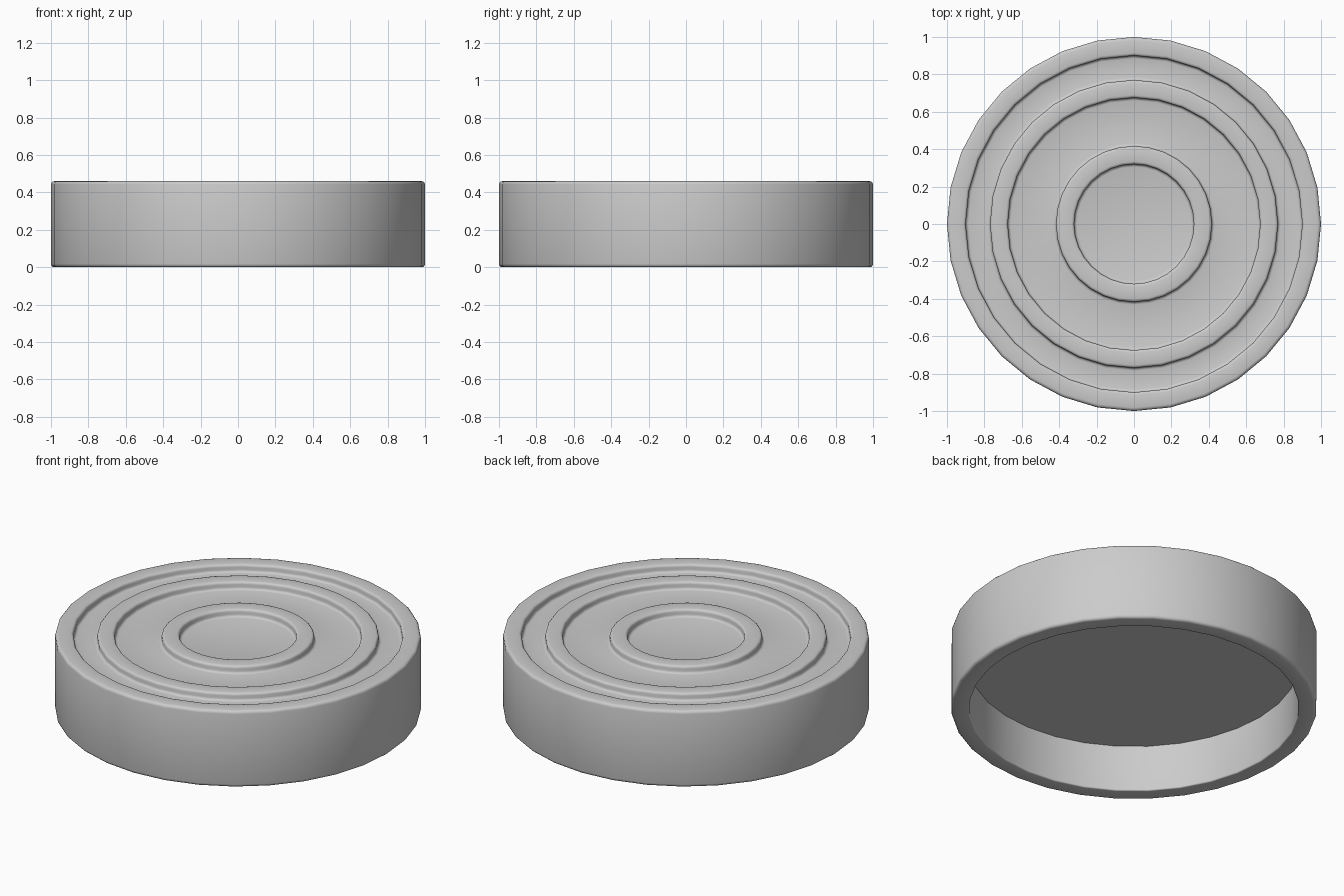
import bpy, bmesh
from math import pi, sin, cos, radians
from mathutils import Vector

if "Cube" in bpy.data.objects:
    bpy.data.objects.remove(bpy.data.objects["Cube"])

SIDES = 32
TOP, FLOOR, CEILING = 0.46, 0.415, 0.28


def rounded(profile, steps=3):
    """Round each profile corner (r, z, radius) with a short curve."""
    out = []
    for i, (r, z, rad) in enumerate(profile):
        p = Vector((r, z))
        if rad == 0:
            out.append(p)
            continue
        a = Vector(profile[i - 1][:2]) - p
        b = Vector(profile[(i + 1) % len(profile)][:2]) - p
        a.normalize()
        b.normalize()
        centre = p + (a + b) * rad
        for k in range(steps + 1):
            t = k / steps * pi / 2
            out.append(centre - b * rad * cos(t) - a * rad * sin(t))
    return out


def lathe(name, points):
    """Revolve a profile that starts and ends on the z axis."""
    bm = bmesh.new()
    verts = [bm.verts.new((p.x, 0, p.y)) for p in points]
    edges = [bm.edges.new(pair) for pair in zip(verts, verts[1:])]
    bmesh.ops.spin(bm, geom=verts + edges, cent=(0, 0, 0), axis=(0, 0, 1),
                   angle=2 * pi, steps=SIDES)
    bmesh.ops.remove_doubles(bm, verts=bm.verts, dist=1e-4)
    bmesh.ops.recalc_face_normals(bm, faces=bm.faces)
    mesh = bpy.data.meshes.new(name)
    bm.to_mesh(mesh)
    bm.free()
    obj = bpy.data.objects.new(name, mesh)
    bpy.context.collection.objects.link(obj)
    bpy.context.view_layer.objects.active = obj
    obj.select_set(True)
    bpy.ops.object.shade_smooth_by_angle(angle=radians(40))
    return obj


# Underside recess and outer wall
profile = [(0, CEILING, 0), (0.9, CEILING, 0), (0.9, 0, 0.008),
           (1, 0, 0.018), (1, TOP, 0.018)]

# Top rim and the two raised rings, separated by shallow grooves
for outer, inner in ((0.90, 0.77), (0.675, 0.417), (0.32, None)):
    profile += [(outer, TOP, 0.015), (outer, FLOOR, 0.015)]
    if inner:
        profile += [(inner, FLOOR, 0.015), (inner, TOP, 0.015)]
profile.append((0, FLOOR, 0))

lathe("jar_lid", rounded(profile))
